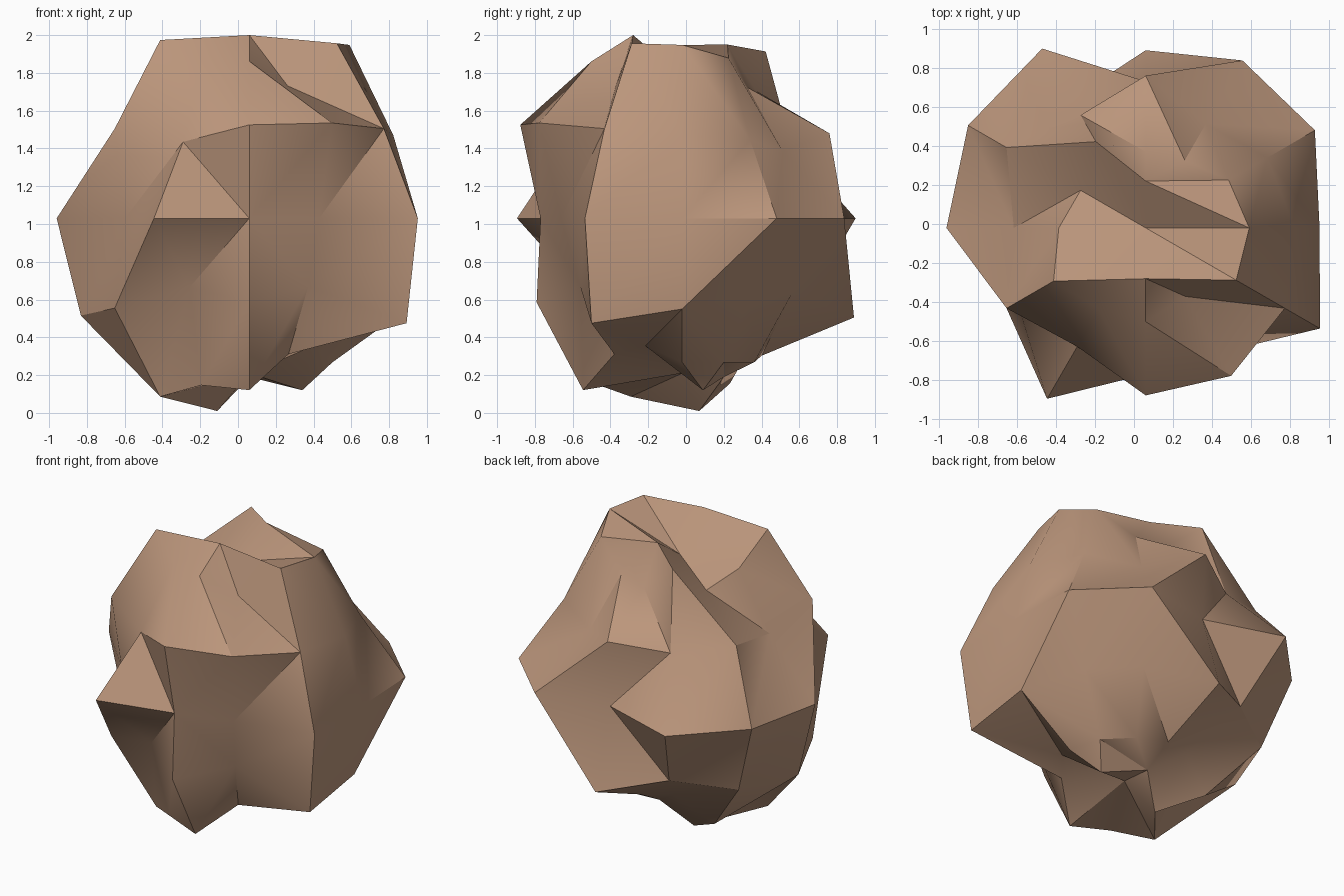
import bpy
import bmesh
from math import sin, cos, radians
from mathutils import Vector

# Remove the default cube
default_cube = bpy.data.objects.get("Cube")
if default_cube:
    bpy.data.objects.remove(default_cube, do_unlink=True)

CENTRE = Vector((.06, -.02, 1.03))

# Radius in percent every 30 degrees around z, for each latitude ring
RINGS = {
    60: "106 98 80 78 102 77 89 109 96 96 81 107",
    30: "88 83 71 90 77 95 78 95 81 99 101 95",
    0: "89 100 99 75 106 105 102 76 101 75 74 103",
    -30: "96 82 78 105 88 99 103 95 73 89 72 111",
    -60: "88 88 88 84 81 101 85 109 102 105 83 78",
}

# Crease direction of each bent cell, u rising and d dropping to the right
CREASES = ("dddddddddddd", "uuuuuuuuduuu", "uudduuuuuduu", "ddduuuduuuuu")

# Peaks of the two caps, as offsets from the centre; o is the hollow on the axis
TOP_PEAKS = {"o": (0, 0, .75), "f": (0, -.26, .97), "b": (0, .24, .92)}
BOTTOM_PEAKS = {"o": (0, 0, -.82), "l": (.28, .11, -.91),
                "r": (-.17, .09, -1.02), "b": (0, .22, -.84)}


def direction(latitude, azimuth):
    """Unit vector for a latitude and azimuth in degrees."""
    lat, az = radians(latitude), radians(azimuth)
    return Vector((cos(lat) * cos(az), cos(lat) * sin(az), sin(lat)))


def ring_points(bm, latitude, text):
    """Create one ring of vertices pushed in and out along their directions."""
    return [bm.verts.new(CENTRE + direction(latitude, i * 30) * int(p) / 100)
            for i, p in enumerate(text.split())]


def band(bm, upper, lower, creases):
    """Join two rings with triangles along the given creases."""
    for i, crease in enumerate(creases):
        j = (i + 1) % len(creases)
        if crease == "d":
            bm.faces.new((upper[i], lower[i], lower[j]))
            bm.faces.new((upper[i], lower[j], upper[j]))
        else:
            bm.faces.new((upper[i], lower[i], upper[j]))
            bm.faces.new((upper[j], lower[i], lower[j]))


def cap(bm, ring, peaks, plan):
    """Close a ring, joining each of its edges to the peak named in the plan."""
    tips = {k: bm.verts.new(CENTRE + Vector(v)) for k, v in peaks.items()}
    for i, name in enumerate(plan):
        before = plan[i - 1]
        bm.faces.new((ring[i], ring[(i + 1) % len(ring)], tips[name]))
        if name != before:
            bm.faces.new((ring[i], tips[name], tips[before]))
            if "o" not in (name, before):
                bm.faces.new((tips["o"], tips[before], tips[name]))


# Rough clay material
clay = bpy.data.materials.new("warm brown stone")
clay.use_nodes = True
colour = (.50, .305, .20, 1)
clay.diffuse_color = colour
shader = next(n for n in clay.node_tree.nodes if n.type == "BSDF_PRINCIPLED")
shader.inputs["Base Color"].default_value = colour
shader.inputs["Roughness"].default_value = .9

# Rock body: creased bands between the rings, peaked caps at both ends
bm = bmesh.new()
rings = [ring_points(bm, lat, text) for lat, text in RINGS.items()]
for upper, lower, creases in zip(rings, rings[1:], CREASES):
    band(bm, upper, lower, creases)
cap(bm, rings[0], TOP_PEAKS, "bbbbooo" "ffffo")
cap(bm, rings[-1], BOTTOM_PEAKS, "lbbbrrr" "ooool")
bmesh.ops.recalc_face_normals(bm, faces=bm.faces[:])
mesh = bpy.data.meshes.new("rock")
bm.to_mesh(mesh)
bm.free()
mesh.materials.append(clay)
rock = bpy.data.objects.new("rock", mesh)
bpy.context.collection.objects.link(rock)

# Soft shading on gentle bends, sharp ridges elsewhere
bpy.ops.object.select_all(action="DESELECT")
rock.select_set(True)
bpy.context.view_layer.objects.active = rock
bpy.ops.object.shade_smooth_by_angle(angle=radians(35))
